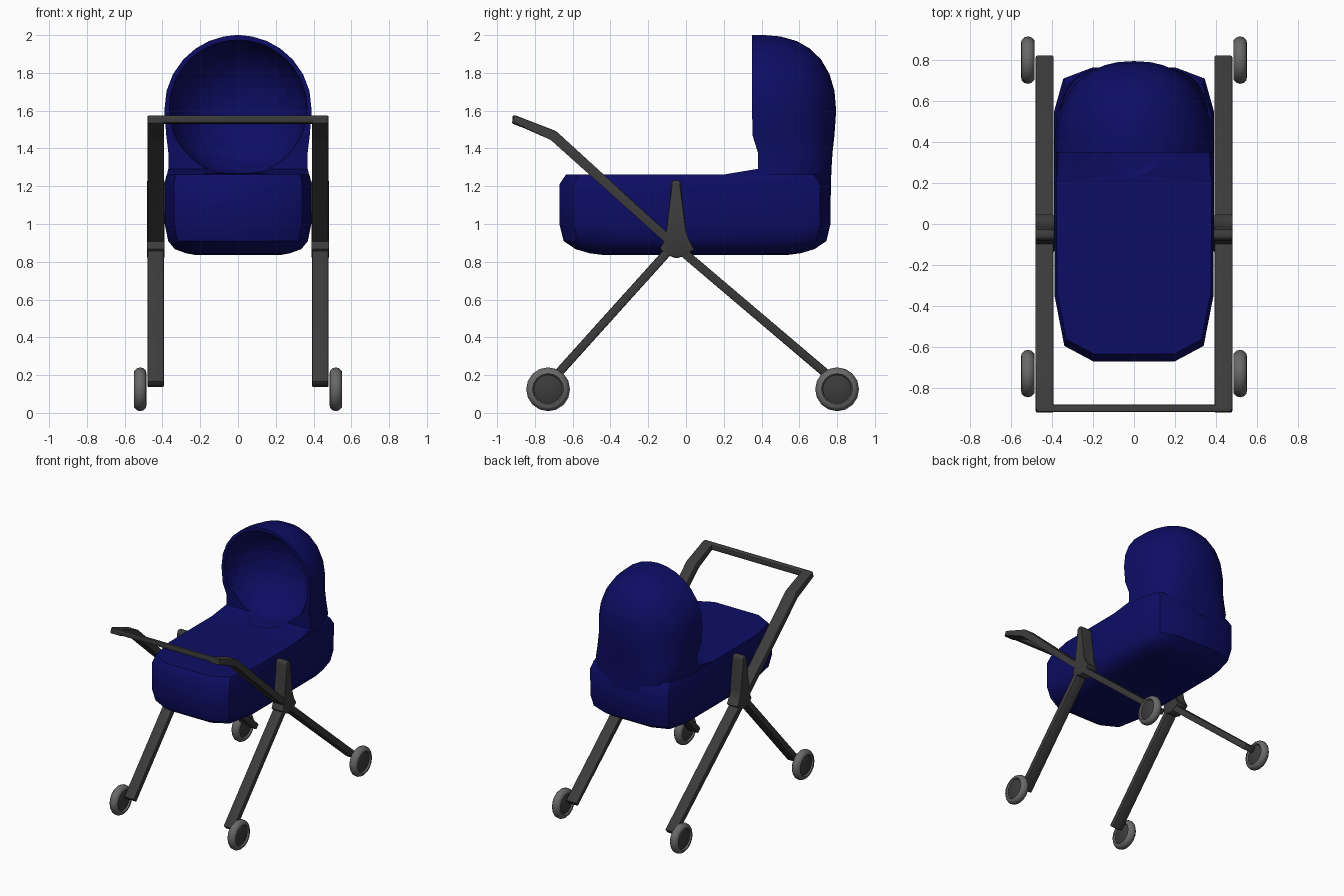
import bpy, bmesh, math
from mathutils import Vector

if "Cube" in bpy.data.objects:
    bpy.data.objects.remove(bpy.data.objects["Cube"])


def material(name, rgb):
    m = bpy.data.materials.new(name)
    m.diffuse_color = (*rgb, 1)
    m.use_nodes = True
    m.node_tree.nodes["Principled BSDF"].inputs["Base Color"].default_value = m.diffuse_color
    return m


NAVY = material("navy_fabric", (0.004, 0.004, 0.13))
DARK = material("dark_metal", (0.045, 0.045, 0.045))
GREY = material("grey_rubber", (0.14, 0.14, 0.14))


def finish(name, bm, mat, angle=35):
    bmesh.ops.remove_doubles(bm, verts=bm.verts, dist=1e-5)
    bmesh.ops.recalc_face_normals(bm, faces=bm.faces)
    me = bpy.data.meshes.new(name)
    bm.to_mesh(me)
    bm.free()
    ob = bpy.data.objects.new(name, me)
    bpy.context.collection.objects.link(ob)
    me.materials.append(mat)
    smooth(ob, angle)
    return ob


def smooth(ob, angle):
    bpy.ops.object.select_all(action='DESELECT')
    ob.select_set(True)
    bpy.context.view_layer.objects.active = ob
    bpy.ops.object.shade_smooth_by_angle(angle=math.radians(angle))


def loft(rings, closed=False):
    """Skin a list of equal point rings; cap the ends unless closed."""
    bm = bmesh.new()
    vs = [[bm.verts.new(p) for p in r] for r in rings]
    n = len(vs[0])
    pairs = list(zip(vs, vs[1:])) + ([(vs[-1], vs[0])] if closed else [])
    for a, b in pairs:
        for i in range(n):
            j = (i + 1) % n
            bm.faces.new((a[i], a[j], b[j], b[i]))
    if not closed:
        bm.faces.new(vs[0])
        bm.faces.new(vs[-1])
    return bm


def plate(name, outline, x0, x1, bevel=0.008):
    """Side outline (y, z) extruded across x."""
    bm = loft([[(x, y, z) for y, z in outline] for x in (x0, x1)])
    bmesh.ops.bevel(bm, geom=bm.edges[:], offset=bevel, segments=2,
                    affect='EDGES', profile=0.5)
    return finish(name, bm, DARK)


def strip(path, thick):
    """Thicken a (y, z) path into an outline with mitred corners."""
    pts = [Vector(p) for p in path]
    left, right = [], []
    for i, p in enumerate(pts):
        dirs = []
        if i > 0:
            dirs.append((p - pts[i - 1]).normalized())
        if i < len(pts) - 1:
            dirs.append((pts[i + 1] - p).normalized())
        d = sum(dirs, Vector((0, 0))).normalized()
        n = Vector((-d.y, d.x)) * (thick / 2 / d.dot(dirs[0]))
        left.append(p + n)
        right.append(p - n)
    return left + right[::-1]


# Carrycot tub: one plan outline stacked with varying inset
half = [(0.20, -0.72), (0.34, -0.645), (0.388, -0.40), (0.39, 0.0),
        (0.39, 0.50), (0.345, 0.66), (0.20, 0.715)]
plan = half + [(-x, y) for x, y in reversed(half)]
levels = [(0.835, 0.17, 0.24), (0.845, 0.115, 0.16), (0.867, 0.055, 0.085),
          (0.91, 0.02, 0.022), (1.0, 0.002, 0), (1.21, 0, 0), (1.262, 0.012, 0.035)]
tub = finish("carrycot", loft([[(x * (1 - ix / 0.39), 0.05 + y * (1 - iy / 0.72), z)
                                for x, y in plan] for z, ix, iy in levels]), NAVY, 40)

# Hood: D-shaped rings (z, half width, front y, back y, squareness)
rows = [(1.15, 0.386, 0.20, 0.768, 4.0), (1.262, 0.376, 0.20, 0.769, 3.6),
        (1.292, 0.369, 0.38, 0.770, 3.4), (1.38, 0.369, 0.38, 0.776, 2.9),
        (1.47, 0.380, 0.352, 0.786, 2.5), (1.60, 0.390, 0.35, 0.795, 2.3)]
for a, back in ((14, 0.786), (28, 0.760), (42, 0.715), (55, 0.655),
                (67, 0.585), (79, 0.50), (88, 0.42)):
    t = math.radians(a)
    rows.append((1.61 + 0.39 * math.sin(t), 0.39 * math.cos(t), 0.35, back, 2.25))


def d_ring(z, w, front, back, k, n=20):
    pts = []
    for i in range(n + 1):
        t = math.pi * i / n
        c, s = math.cos(t), max(math.sin(t), 0)
        pts.append((math.copysign(w * abs(c) ** (2 / k), c),
                    front + (back - front) * s ** (2 / k), z))
    return pts


hood = finish("hood", loft([d_ring(*r) for r in rows]), NAVY)

# Hollow the hood with an ellipsoid
bpy.ops.mesh.primitive_uv_sphere_add(segments=32, ring_count=20, radius=1,
                                     location=(0, 0.345, 1.612))
cutter = bpy.context.object
cutter.name = "hood_cutter"
cutter.scale = (0.365, 0.33, 0.362)
cutter.data.materials.append(NAVY)
cutter.hide_render = True
cut = hood.modifiers.new("hollow", 'BOOLEAN')
cut.object = cutter
cut.solver = 'EXACT'
bpy.context.view_layer.objects.active = hood
bpy.ops.object.modifier_apply(modifier=cut.name)
bpy.data.objects.remove(cutter)
smooth(hood, 35)

# Frame sides
main_path = [(-0.915, 1.555), (-0.70, 1.472), (-0.07, 0.897), (0.81, 0.15)]
leg_path = [(-0.05, 0.905), (-0.73, 0.15)]
bracket = [(-0.08, 1.215), (-0.068, 1.233), (-0.038, 1.233), (-0.026, 1.215),
           (-0.008, 0.955), (0.01, 0.91), (0.05, 0.868), (0.0, 0.835), (-0.05, 0.818),
           (-0.10, 0.835), (-0.14, 0.868), (-0.115, 0.91), (-0.096, 0.955)]


def lathe_x(name, profile, x0, y, z, mat, closed, n=16):
    rings = [[(x0 + px, y + r * math.cos(2 * math.pi * i / n),
               z + r * math.sin(2 * math.pi * i / n)) for i in range(n)]
             for px, r in profile]
    return finish(name, loft(rings, closed), mat, 40)


tyre = [(-0.022, 0.075), (-0.033, 0.083), (-0.031, 0.098), (-0.018, 0.111), (0, 0.116),
        (0.018, 0.111), (0.031, 0.098), (0.033, 0.083), (0.022, 0.075)]
hub = [(-0.026, 0.07), (-0.022, 0.077), (0.022, 0.077), (0.026, 0.07)]
for side, s in (("right", 1), ("left", -1)):
    a, b = s * 0.392, s * 0.48
    plate("main_bar_" + side, strip(main_path, 0.046), a, b)
    plate("front_leg_" + side, strip(leg_path, 0.046), a, b)
    plate("bracket_" + side, bracket, s * 0.388, s * 0.482)
    for end, y in (("front", -0.73), ("back", 0.80)):
        tag = end + "_" + side
        lathe_x("tyre_" + tag, tyre, s * 0.518, y, 0.125, GREY, True)
        lathe_x("hub_" + tag, hub, s * 0.518, y, 0.125, DARK, False)

# Push handle
plate("handle", [(-0.918, 1.535), (-0.918, 1.577), (-0.88, 1.568), (-0.88, 1.527)],
      -0.475, 0.475)
